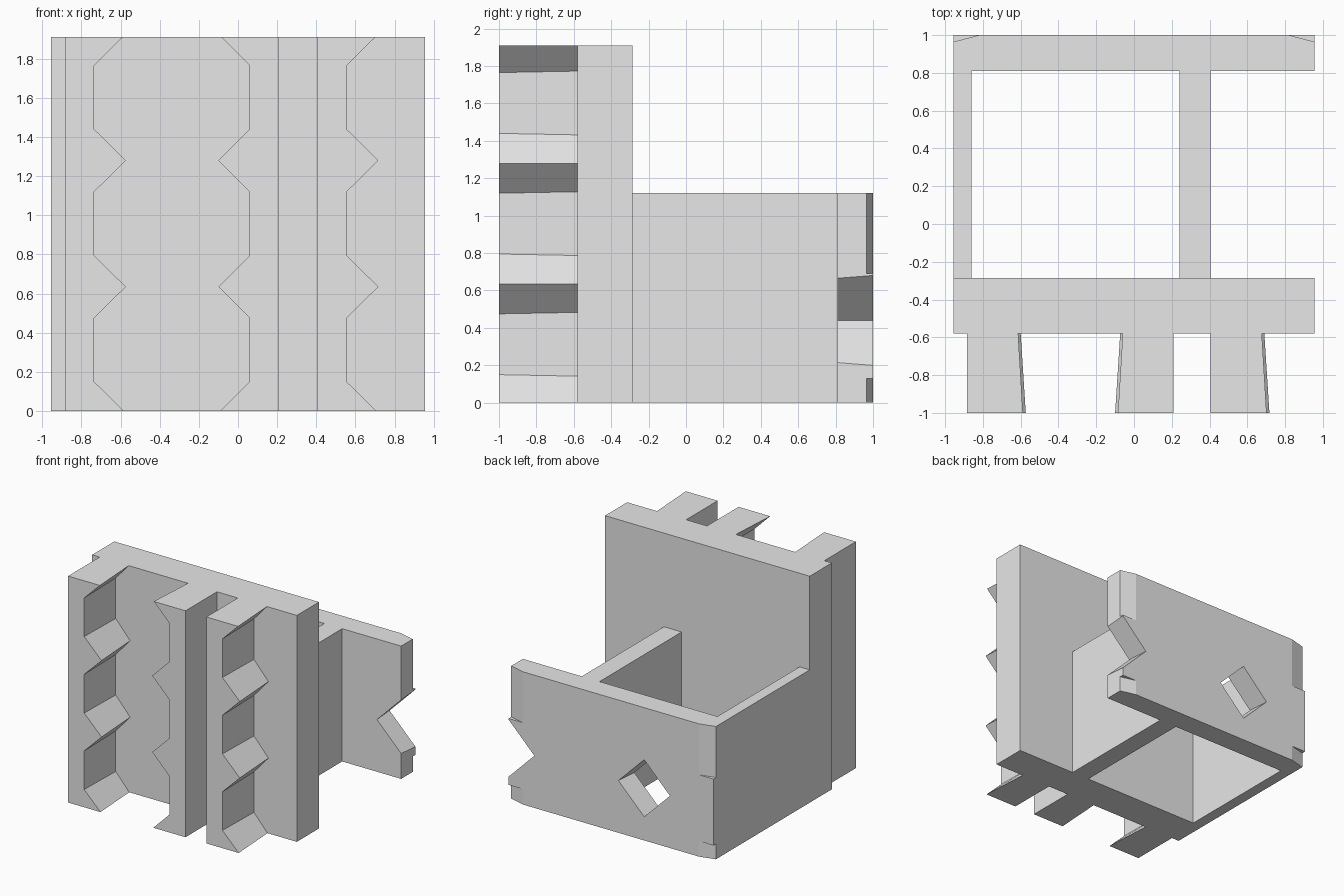
import bpy, bmesh

cube = bpy.data.objects.get("Cube")
if cube:
    bpy.data.objects.remove(cube, do_unlink=True)

grey = bpy.data.materials.new("plain_grey")
grey.use_nodes = True
grey.diffuse_color = (0.8, 0.8, 0.8, 1)
grey.node_tree.nodes["Principled BSDF"].inputs["Base Color"].default_value = (0.8, 0.8, 0.8, 1)

HALF = 0.955       # half of the overall width
TALL = 1.91        # height of the front slab
LOW = 1.12         # height of the box section


def loft(name, start, end):
    """Solid between two matching outlines of 3D points."""
    bm = bmesh.new()
    a = [bm.verts.new(p) for p in start]
    b = [bm.verts.new(p) for p in end]
    bm.faces.new(a)
    bm.faces.new(b[::-1])
    n = len(a)
    for i in range(n):
        j = (i + 1) % n
        bm.faces.new((a[i], b[i], b[j], a[j]))
    bmesh.ops.recalc_face_normals(bm, faces=bm.faces)
    mesh = bpy.data.meshes.new(name)
    bm.to_mesh(mesh)
    bm.free()
    mesh.materials.append(grey)
    obj = bpy.data.objects.new(name, mesh)
    bpy.context.collection.objects.link(obj)
    return obj


def prism(name, outline, z0, z1):
    return loft(name, [(x, y, z0) for x, y in outline], [(x, y, z1) for x, y in outline])


def box(name, x0, x1, y0, y1, height):
    return prism(name, [(x0, y0), (x1, y0), (x1, y1), (x0, y1)], 0, height)


def cut(target, cutter):
    cutter.hide_render = True
    mod = target.modifiers.new("cut", "BOOLEAN")
    mod.operation = "DIFFERENCE"
    mod.solver = "EXACT"
    mod.object = cutter
    bpy.context.view_layer.objects.active = target
    bpy.ops.object.modifier_apply(modifier=mod.name)
    bpy.data.objects.remove(cutter, do_unlink=True)


# Slab and box walls
box("front_slab", -HALF, HALF, -0.58, -0.285, TALL)
box("outer_wall", -HALF, -0.86, -0.285, 0.81, LOW)
box("inner_wall", 0.24, 0.405, -0.285, 0.81, LOW)
back = box("back_plate", -HALF, HALF, 0.81, 1.0, LOW)


# Diamond hole and matching end notch, slightly wider at the rear
def diamond(cx, y, r, cz=0.44):
    return [(cx - r, y, cz), (cx, y, cz - r), (cx + r, y, cz), (cx, y, cz + r)]


for cx in (-0.31, HALF):
    cut(back, loft("diamond_cutter", diamond(cx, 0.79, 0.224), diamond(cx, 1.02, 0.242)))

# Shallow bevels on the rear corners, leaving a flush band between them
for side in (-1, 1):
    wedge = [(side * x, y) for x, y in ((0.82, 1.0), (0.97, 0.961), (0.97, 1.02), (0.82, 1.02))]
    for z0, z1 in ((-0.05, 0.13), (0.69, LOW + 0.05)):
        cut(back, prism("bevel_cutter", wedge, z0, z1))


# Ribs with one toothed edge
def rib_outline(y, flat, valley, tip, h):
    run = tip - valley
    edge = [(valley + run * (1 - 0.01 / h), 0), (valley, h - 0.01)]
    for c in (0.635, 1.28):
        edge += [(valley, c - h), (tip, c), (valley, c + h)]
    edge += [(valley, TALL + 0.015 - h), (valley + run * (1 - 0.015 / h), TALL)]
    return [(flat, y, 0)] + [(x, y, z) for x, z in edge] + [(flat, y, TALL)]


for name, flat, valley, tip, back_tip in (
    ("right_rib", -0.885, -0.735, -0.573, -0.6),
    ("middle_rib", 0.21, 0.06, -0.1, -0.073),
    ("left_rib", 0.405, 0.555, 0.717, 0.69),
):
    loft(name, rib_outline(-1.0, flat, valley, tip, 0.16),
         rib_outline(-0.58, flat, valley, back_tip, 0.152))
